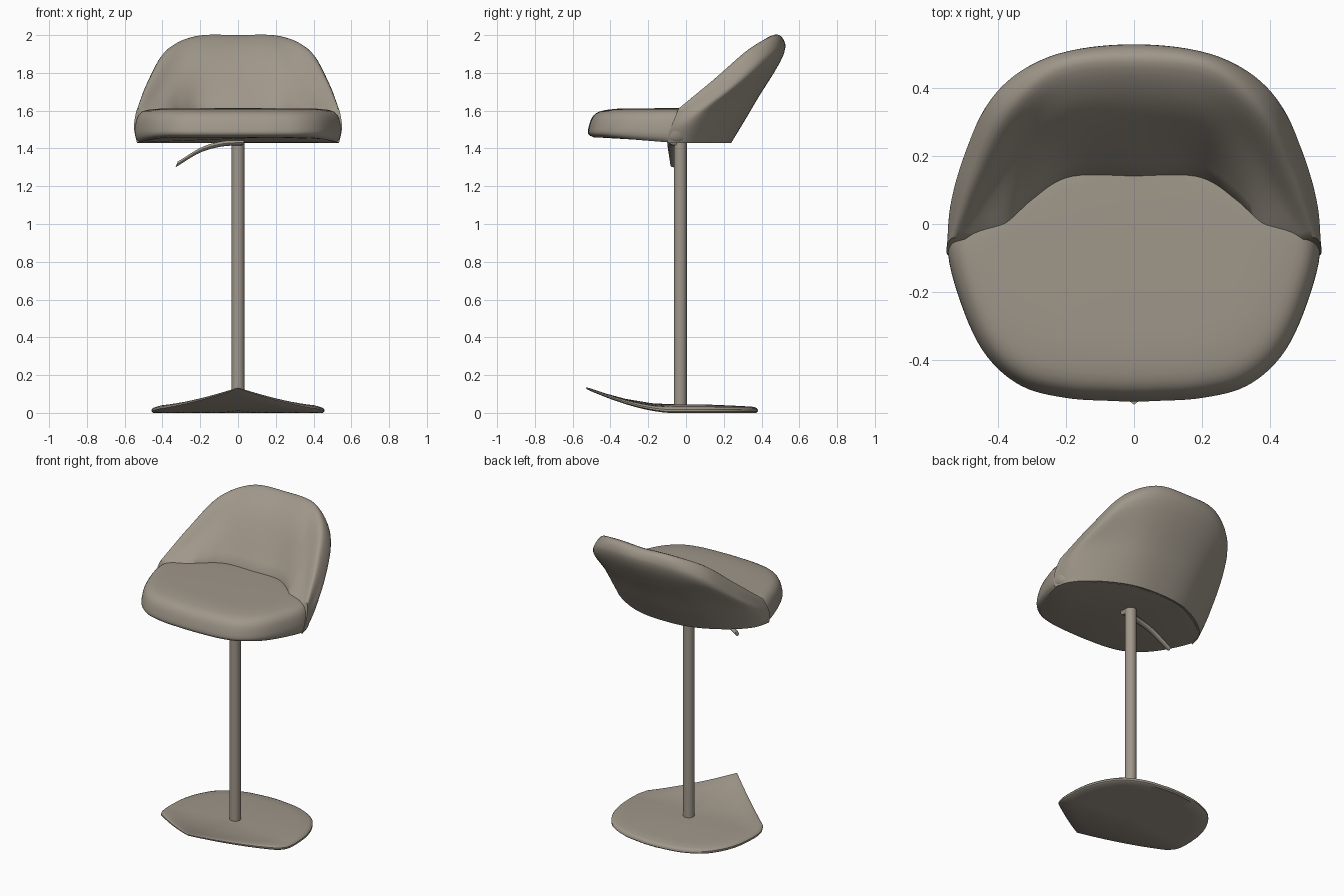
import bpy, bmesh, math
from mathutils import Vector

if "Cube" in bpy.data.objects:
    bpy.data.objects.remove(bpy.data.objects["Cube"])

taupe = bpy.data.materials.new("warm taupe")
taupe.diffuse_color = (0.35, 0.31, 0.255, 1)
taupe.use_nodes = True
taupe.node_tree.nodes["Principled BSDF"].inputs["Base Color"].default_value = taupe.diffuse_color


def spline(pts, n):
    """Centripetal Catmull-Rom through pts, n steps per segment."""
    p = [Vector(q) for q in pts]
    p = [2 * p[0] - p[1]] + p + [2 * p[-1] - p[-2]]
    out = []
    for a, b, c, d in zip(p, p[1:], p[2:], p[3:]):
        t1, t2, t3 = [max((v - u).length, 1e-5) ** 0.5 for u, v in ((a, b), (b, c), (c, d))]
        m1 = ((b - a) / t1 - (c - a) / (t1 + t2) + (c - b) / t2) * t2
        m2 = ((c - b) / t2 - (d - b) / (t2 + t3) + (d - c) / t3) * t2
        for i in range(n):
            s = i / n
            out.append(b * (2*s**3 - 3*s**2 + 1) + m1 * (s**3 - 2*s**2 + s)
                       + c * (3*s**2 - 2*s**3) + m2 * (s**3 - s**2))
    return out + [p[-2]]


def mirrored(pts):
    return [Vector((-q[0], *q[1:])) for q in reversed(pts)]


def loft(name, rings, angle=40):
    """Skin closed rings of equal length and cap both ends."""
    bm = bmesh.new()
    vs = [[bm.verts.new(p) for p in r] for r in rings]
    n = len(vs[0])
    for a, b in zip(vs, vs[1:]):
        for i in range(n):
            j = (i + 1) % n
            bm.faces.new((a[i], a[j], b[j], b[i]))
    bm.faces.new(vs[0])
    bm.faces.new(vs[-1])
    bmesh.ops.recalc_face_normals(bm, faces=bm.faces)
    me = bpy.data.meshes.new(name)
    bm.to_mesh(me)
    bm.free()
    return finish(bpy.data.objects.new(name, me), angle)


def finish(ob, angle=40):
    if ob.name not in bpy.context.collection.objects:
        bpy.context.collection.objects.link(ob)
    ob.data.materials.append(taupe)
    if ob.type == 'MESH':
        bpy.ops.object.select_all(action='DESELECT')
        ob.select_set(True)
        bpy.context.view_layer.objects.active = ob
        bpy.ops.object.shade_smooth_by_angle(angle=math.radians(angle))
    return ob


# Backrest shell: sections from the centre to the arm end,
# each running outer bottom, outer mid, outer rim, rim top, inner lip, seat junction
sections = [
    [(0, .24, 1.43), (0, .365, 1.64), (0, .527, 1.94), (0, .49, 2.0), (0, .37, 1.93), (0, .14, 1.61)],
    [(.2, .215, 1.43), (.23, .335, 1.64), (.25, .49, 1.92), (.22, .465, 1.995), (.2, .345, 1.92), (.2, .135, 1.61)],
    [(.4, .11, 1.43), (.425, .21, 1.62), (.40, .39, 1.86), (.365, .345, 1.93), (.31, .26, 1.83), (.3, .07, 1.61)],
    [(.505, 0, 1.43), (.53, .07, 1.57), (.495, .19, 1.71), (.465, .15, 1.765), (.405, .11, 1.70), (.38, 0, 1.61)],
    [(.535, -.10, 1.43), (.55, -.085, 1.50), (.546, -.06, 1.56), (.53, -.04, 1.61), (.5, -.045, 1.6), (.46, -.04, 1.59)],
]
sections = mirrored_sections = [[(-x, y, z) for x, y, z in s] for s in sections[:0:-1]] + sections
columns = [spline([s[k] for s in sections], 8) for k in range(6)]
rings = []
for row in zip(*columns):
    inner = row[-1].copy()
    inner.z = 1.45
    rings.append(spline(row, 6) + [inner])
loft("backrest_shell", rings)

# Seat cushion: rounded outline stacked in scaled rings, underside rising to the front
half = spline([(.04, -.52), (.2, -.51), (.33, -.475), (.43, -.39), (.505, -.24), (.545, -.06),
               (.51, .01), (.4, .11), (.2, .215), (.04, .24)], 6)
outline = half + mirrored(half)
profile = spline([(.96, .94, 1.432), (.99, .99, 1.455), (1, 1, 1.485), (.985, .97, 1.55),
                  (.95, .92, 1.585), (.87, .80, 1.605), (.5, .45, 1.612), (.02, .02, 1.613)], 3)
rings = []
for sx, sy, z in profile:
    low = max(0, (1.5 - z) / .07)
    rings.append([(p.x * sx, p.y * sy, z + .028 * low * min(1, max(0, (-p.y - .1) / .35)))
                  for p in outline])
loft("seat_cushion", rings)

# Base plate: round at the back, pointed and turned up at the front
side = spline([(.425, -.195), (.452, -.13), (.455, 0), (.44, .1), (.4, .2), (.33, .29), (.2, .355), (.04, .38)], 5)
edge = [Vector((0, -.53)).lerp(side[0], i / 10) for i in range(10)]
outline = edge + side + mirrored(edge[1:] + side)
rings = []
for s, t in ((.02, 0), (.3, 0), (.6, 0), (.8, 0), (.98, 0), (1, .007), (1, .018), (.985, .026),
             (.95, .032), (.8, .036), (.6, .04), (.3, .045), (.02, .045)):
    ring = []
    for p in outline:
        x, y = p.x * s, -.03 + (p.y + .03) * s
        f = max(0, (-.08 - y) / .45)
        ring.append((x, y, .127 * f ** 1.6 + t * (1 - .6 * f)))
    rings.append(ring)
loft("base_plate", rings)

# Column
bpy.ops.mesh.primitive_cylinder_add(vertices=32, radius=.034, depth=1.41, location=(0, -.03, .735))
bpy.context.object.name = "column"
finish(bpy.context.object)

# Height lever: flattened bar that bends down at the end
path = spline([(.03, -.06, 1.432), (-.08, -.075, 1.425), (-.19, -.075, 1.395), (-.325, -.067, 1.315)], 6)
rings = []
for i, p in enumerate(path):
    w = .028 - .012 * i / (len(path) - 1)
    rings.append([p + Vector((.006 * math.sin(a), w * math.cos(a), .015 * math.sin(a)))
                  for a in (k * math.tau / 12 for k in range(12))])
loft("height_lever", rings)
